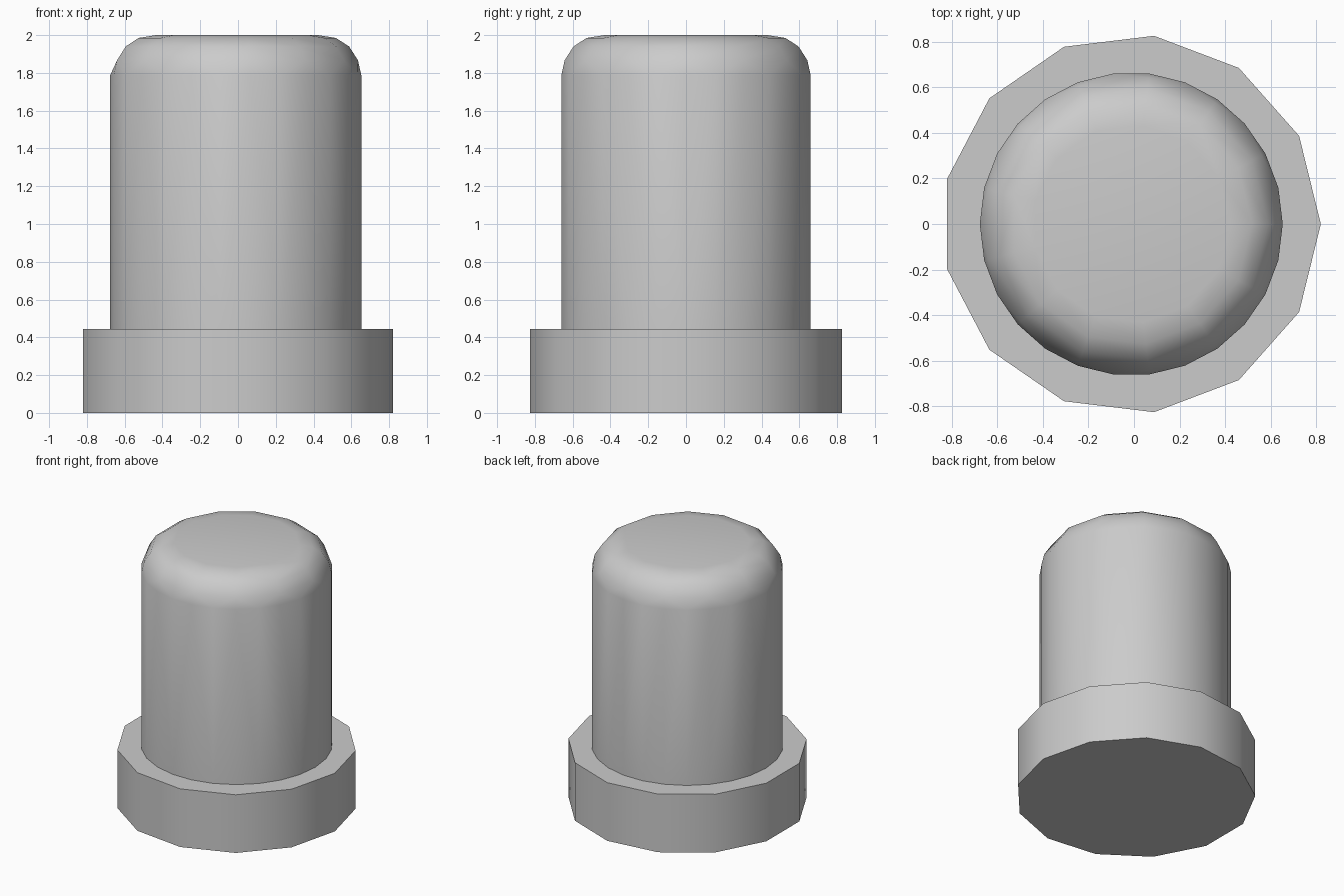
import bpy
import bmesh
from math import cos, sin, tau, radians

default = bpy.data.objects.get("Cube")
if default:
    bpy.data.objects.remove(default, do_unlink=True)

CENTRE_X = -0.012
SIDES = 13
BASE_TOP = 0.445

# Single plain grey
grey = bpy.data.materials.new("plain_grey")
grey.use_nodes = True
colour = (0.6, 0.6, 0.6, 1)
grey.diffuse_color = colour
grey.node_tree.nodes["Principled BSDF"].inputs["Base Color"].default_value = colour


def convex_part(name, rings):
    """Skin a stack of (radius, height, sides) rings into a closed convex solid."""
    bm = bmesh.new()
    for radius, z, sides in rings:
        for i in range(sides):
            a = tau * i / sides
            bm.verts.new((CENTRE_X + radius * cos(a), radius * sin(a), z))
    bmesh.ops.convex_hull(bm, input=bm.verts[:])
    bmesh.ops.dissolve_limit(bm, angle_limit=radians(0.5),
                             verts=bm.verts[:], edges=bm.edges[:])
    bmesh.ops.recalc_face_normals(bm, faces=bm.faces[:])
    mesh = bpy.data.meshes.new(name)
    bm.to_mesh(mesh)
    bm.free()
    mesh.materials.append(grey)
    obj = bpy.data.objects.new(name, mesh)
    bpy.context.collection.objects.link(obj)
    bpy.ops.object.select_all(action="DESELECT")
    obj.select_set(True)
    bpy.context.view_layer.objects.active = obj
    bpy.ops.object.shade_smooth_by_angle(angle=radians(35))
    return obj


# Wide flat foot
convex_part("base_flange", [(0.832, 0, SIDES), (0.832, BASE_TOP, SIDES)])

# Tall body with a rounded shoulder
shoulder = [(0.647, 1.867), (0.6, 1.94), (0.53, 1.985), (0.435, 2.0)]
convex_part("rounded_body",
            [(0.665, BASE_TOP, 2 * SIDES), (0.665, 1.787, 2 * SIDES)]
            + [(r, z, SIDES) for r, z in shoulder])
